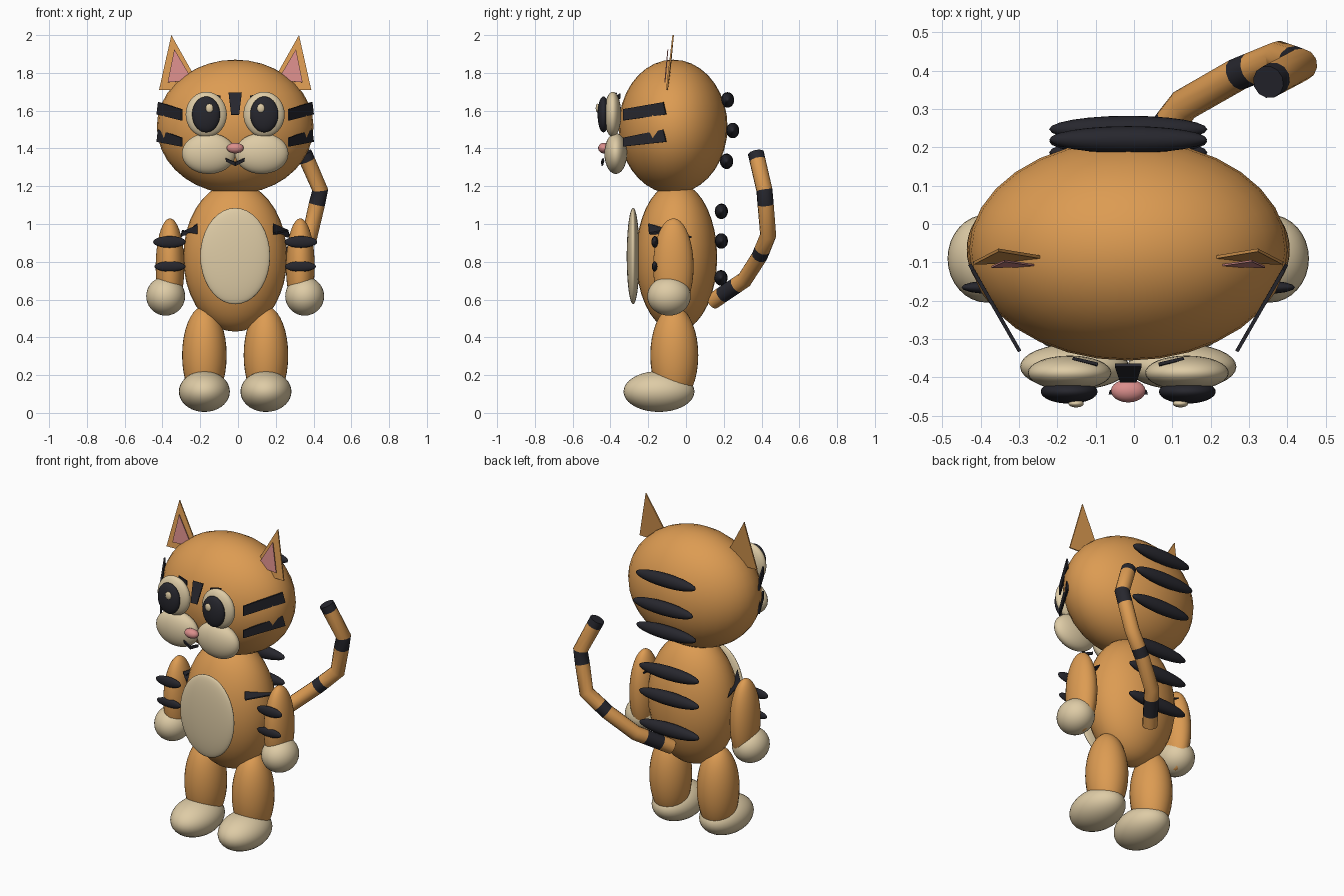
import bpy, bmesh, math
from mathutils import Vector

if "Cube" in bpy.data.objects:
    bpy.data.objects.remove(bpy.data.objects["Cube"])

CX = -0.015  # symmetry plane of the figure


def material(name, rgb):
    m = bpy.data.materials.new(name)
    m.diffuse_color = (*rgb, 1)
    m.use_nodes = True
    m.node_tree.nodes["Principled BSDF"].inputs["Base Color"].default_value = m.diffuse_color
    return m


ORANGE = material("orange fur", (0.72, 0.33, 0.085))
CREAM = material("cream", (0.73, 0.60, 0.38))
BLACK = material("black", (0.02, 0.02, 0.027))
PINK = material("pink", (0.70, 0.27, 0.26))


def ball(name, x, y, z, rx, ry, rz, mat, seg=32, rings=18):
    """Smooth ellipsoid; x is measured from the symmetry plane."""
    bpy.ops.mesh.primitive_uv_sphere_add(segments=seg, ring_count=rings, location=(CX + x, y, z))
    o = bpy.context.object
    o.name = name
    o.scale = (rx, ry, rz)
    o.data.materials.append(mat)
    bpy.ops.object.shade_smooth()
    return o


def pair(name, x, *args):
    for side, s in (("left", -1), ("right", 1)):
        ball(f"{side}_{name}", s * x, *args)


def plate(name, pts, mat, thick=0.008, side=1):
    """Thin flat polygon, thickened evenly about its plane."""
    vs = [Vector((CX + side * x, y, z)) for x, y, z in pts]
    n = (vs[1] - vs[0]).cross(vs[2] - vs[0]).normalized() * thick / 2
    bm = bmesh.new()
    a = [bm.verts.new(v + n) for v in vs]
    b = [bm.verts.new(v - n) for v in vs]
    bm.faces.new(a)
    bm.faces.new(b[::-1])
    for i in range(len(vs)):
        j = (i + 1) % len(vs)
        bm.faces.new((a[i], b[i], b[j], a[j]))
    bmesh.ops.recalc_face_normals(bm, faces=bm.faces)
    me = bpy.data.meshes.new(name)
    bm.to_mesh(me)
    bm.free()
    me.materials.append(mat)
    bpy.context.collection.objects.link(bpy.data.objects.new(name, me))


def plate_pair(name, pts, mat, thick=0.008):
    for side, s in (("left", -1), ("right", 1)):
        plate(f"{side}_{name}", pts, mat, thick, s)


# Head, body and belly
ball("head", 0, -0.068, 1.515, 0.415, 0.288, 0.355, ORANGE)
ball("body", 0, -0.05, 0.825, 0.275, 0.215, 0.395, ORANGE)
ball("belly_patch", 0, -0.28, 0.83, 0.185, 0.034, 0.255, CREAM)

# Limbs
pair("arm", 0.345, -0.067, 0.775, 0.076, 0.107, 0.255, ORANGE)
pair("hand", 0.368, -0.09, 0.618, 0.103, 0.115, 0.103, CREAM)
pair("leg", 0.163, -0.062, 0.305, 0.118, 0.127, 0.26, ORANGE)
pair("foot", 0.163, -0.143, 0.113, 0.135, 0.188, 0.108, CREAM)

# Face
pair("eye", 0.153, -0.388, 1.58, 0.109, 0.045, 0.12, CREAM)
pair("pupil", 0.154, -0.437, 1.58, 0.074, 0.031, 0.095, BLACK)
pair("eye_glint", 0.136, -0.468, 1.613, 0.02, 0.01, 0.024, CREAM)
pair("muzzle", 0.14, -0.372, 1.373, 0.142, 0.06, 0.108, CREAM)
ball("nose", 0, -0.435, 1.402, 0.045, 0.03, 0.028, PINK)
plate_pair("mouth", [(0, -0.447, 1.328), (0.05, -0.44, 1.348),
                     (0.048, -0.436, 1.332), (0, -0.443, 1.308)], BLACK)

# Ears
plate_pair("ear", [(0.403, -0.102, 1.71), (0.338, -0.068, 2.0), (0.175, -0.095, 1.71)], ORANGE)
plate_pair("inner_ear", [(0.357, -0.112, 1.75), (0.322, -0.096, 1.925), (0.225, -0.11, 1.76)],
           PINK, 0.005)

# Forehead and cheek stripes
plate("forehead_stripe", [(-0.035, -0.368, 1.695), (0.035, -0.368, 1.695),
                          (0.021, -0.41, 1.578), (-0.021, -0.41, 1.578)], BLACK)
plate_pair("brow_stripe", [(0.08, -0.368, 1.652), (0.145, -0.35, 1.665),
                           (0.145, -0.35, 1.69), (0.08, -0.365, 1.68)], BLACK)
for name, z in (("upper", (1.58, 1.548, 1.608, 1.645)), ("lower", (1.435, 1.41, 1.457, 1.50))):
    plate_pair(f"{name}_cheek_stripe", [(0.413, -0.105, z[0]), (0.283, -0.332, z[1]),
                                        (0.283, -0.332, z[2]), (0.405, -0.12, z[3])], BLACK, 0.0095)

# Arm and shoulder stripes
pair("upper_arm_stripe", 0.348, -0.165, 0.905, 0.087, 0.018, 0.031, BLACK, 16, 10)
pair("lower_arm_stripe", 0.345, -0.165, 0.775, 0.083, 0.016, 0.027, BLACK, 16, 10)
plate_pair("shoulder_stripe", [(0.20, -0.2, 1.0), (0.29, 0.03, 0.93),
                               (0.28, -0.12, 0.965), (0.20, -0.195, 0.95)], BLACK)

# Back stripes
for i, (y, z) in enumerate([(0.22, 1.657), (0.247, 1.495), (0.215, 1.332),
                            (0.187, 1.067), (0.187, 0.91), (0.185, 0.715)]):
    ball(f"back_stripe_{i + 1}", 0, y, z, 0.206, 0.035, 0.041, BLACK, 24, 12)


def tail(bends, bands, radius=0.043, sides=12):
    """Mitred tube through the bends; bands are (segment, start, end) fractions."""
    cuts = []
    for i in range(len(bends) - 1):
        a, b = Vector(bends[i]), Vector(bends[i + 1])
        span = [t for t in bands if t[0] == i]
        cuts.append((a, bool(span and span[0][1] == 0)))
        for _, s, e in span:
            if s > 0:
                cuts.append((a.lerp(b, s), True))
            if e < 1:
                cuts.append((a.lerp(b, e), False))
    cuts.append((Vector(bends[-1]), False))
    pts = [c[0] for c in cuts]
    bm = bmesh.new()
    rings, up = [], Vector((1, 0, 0))
    for i, p in enumerate(pts):
        d0 = (p - pts[i - 1]).normalized() if i else (pts[1] - p).normalized()
        d1 = (pts[i + 1] - p).normalized() if i < len(pts) - 1 else d0
        t = (d0 + d1).normalized()
        up = (up - t * up.dot(t)).normalized()
        w = t.cross(up)
        rings.append([bm.verts.new(p + radius * (math.cos(k * math.tau / sides) * up
                                                 + math.sin(k * math.tau / sides) * w))
                      for k in range(sides)])
    for i in range(len(rings) - 1):
        for k in range(sides):
            n = (k + 1) % sides
            f = bm.faces.new((rings[i][k], rings[i][n], rings[i + 1][n], rings[i + 1][k]))
            f.material_index = int(cuts[i][1])
    bm.faces.new(rings[0][::-1])
    bm.faces.new(rings[-1]).material_index = 1
    bmesh.ops.recalc_face_normals(bm, faces=bm.faces)
    me = bpy.data.meshes.new("tail")
    bm.to_mesh(me)
    bm.free()
    me.materials.append(ORANGE)
    me.materials.append(BLACK)
    o = bpy.data.objects.new("tail", me)
    bpy.context.collection.objects.link(o)
    bpy.context.view_layer.objects.active = o
    o.select_set(True)
    bpy.ops.object.shade_smooth_by_angle(angle=math.radians(35))


# Banded tail
bpy.ops.object.select_all(action='DESELECT')
tail([(0.0, 0.14, 0.59), (0.13, 0.31, 0.705), (0.27, 0.39, 0.83),
      (0.38, 0.435, 0.94), (0.435, 0.415, 1.18), (0.35, 0.37, 1.375)],
     [(0, 0.3, 0.75), (2, 0, 0.35), (4, 0.8, 1), (3, 0.68, 1)])
